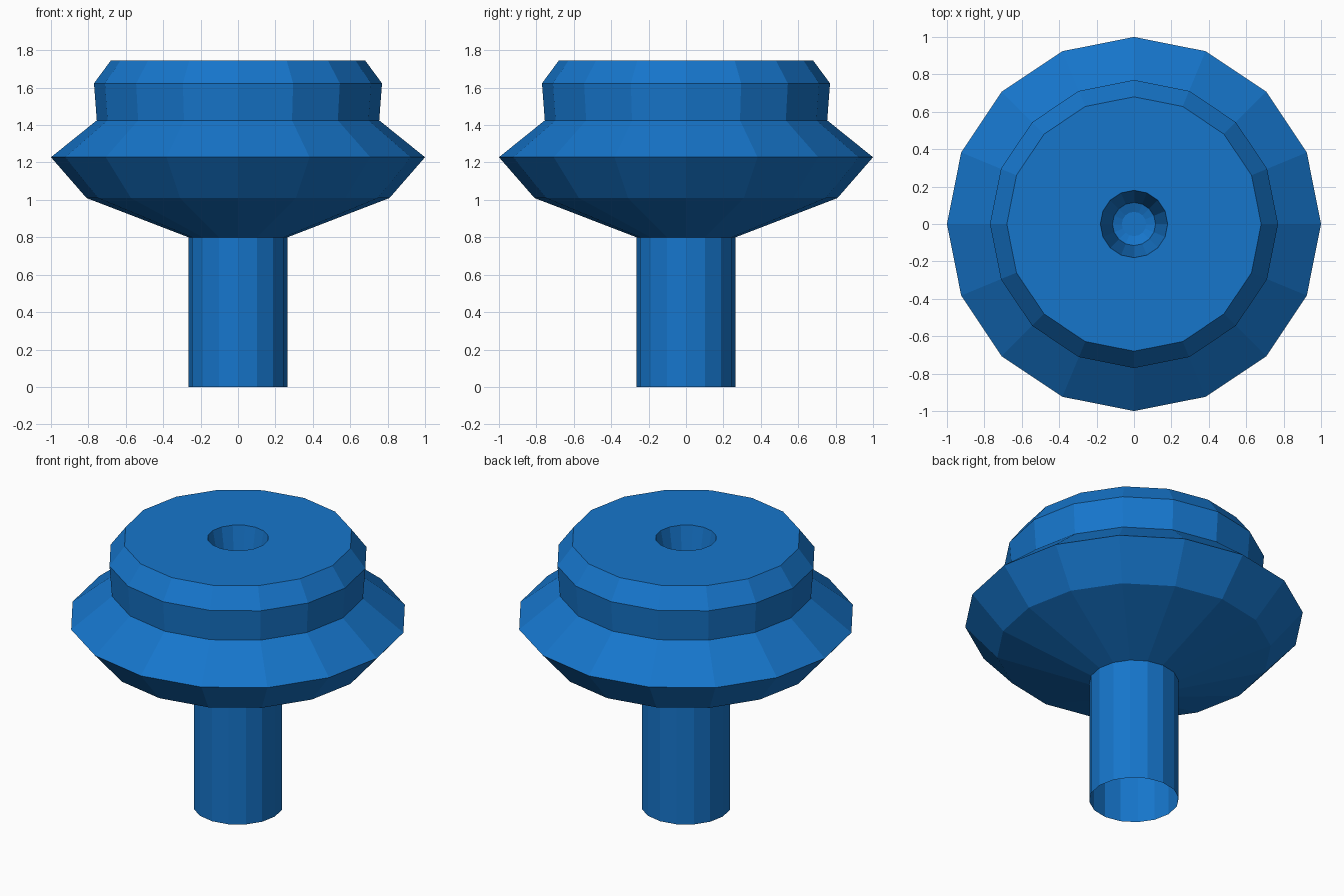
import bpy, math

if "Cube" in bpy.data.objects:
    bpy.data.objects.remove(bpy.data.objects["Cube"])

SIDES = 16

# Profile (radius, height): open stem, flared body, collar, then the top socket
PROFILE = [
    (0.265, 0.0), (0.265, 0.80), (0.81, 1.01), (1.0, 1.228),
    (0.755, 1.425), (0.77, 1.623), (0.68, 1.745),
    (0.18, 1.745), (0.115, 1.40), (0.065, 1.38),
]


def lathe(name, profile, sides):
    """Spin a profile around z; start stays open, end is capped."""
    verts, faces = [], []
    for r, z in profile:
        for i in range(sides):
            a = 2 * math.pi * i / sides
            verts.append((r * math.cos(a), r * math.sin(a), z))
    for k in range(len(profile) - 1):
        for i in range(sides):
            j = (i + 1) % sides
            lo, hi = k * sides, (k + 1) * sides
            faces.append((lo + i, lo + j, hi + j, hi + i))
    last = (len(profile) - 1) * sides
    faces.append(tuple(range(last, last + sides)))
    mesh = bpy.data.meshes.new(name)
    mesh.from_pydata(verts, [], faces)
    mesh.update()
    obj = bpy.data.objects.new(name, mesh)
    bpy.context.collection.objects.link(obj)
    return obj


# Flat-shaded blue knob
knob = lathe("knob", PROFILE, SIDES)
blue = bpy.data.materials.new("blue")
blue.diffuse_color = (0.008, 0.18, 0.6, 1.0)
blue.use_nodes = True
blue.node_tree.nodes["Principled BSDF"].inputs["Base Color"].default_value = blue.diffuse_color
knob.data.materials.append(blue)
